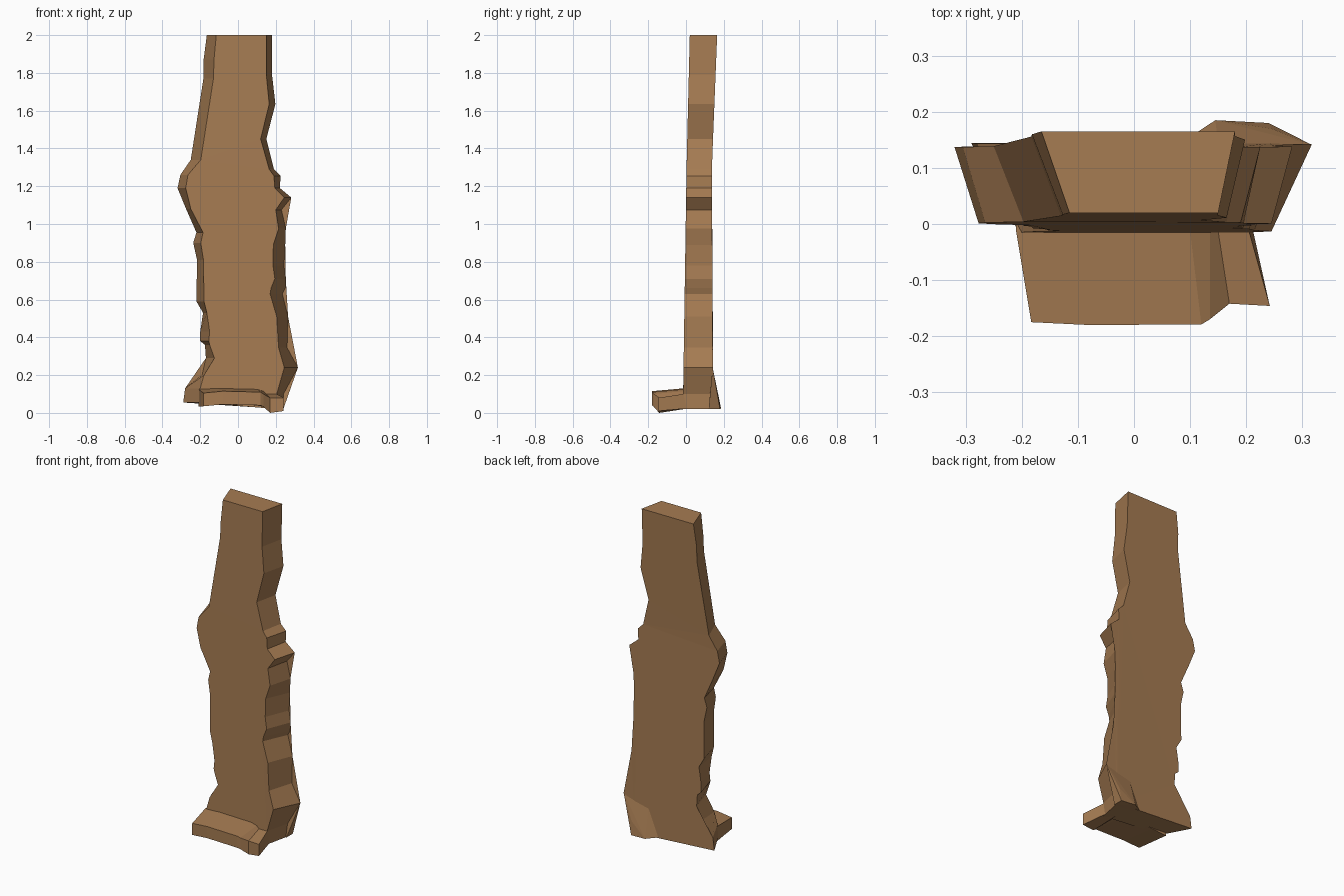
import bpy, bmesh

if "Cube" in bpy.data.objects:
    bpy.data.objects.remove(bpy.data.objects["Cube"])

wood = bpy.data.materials.new("weathered brown wood")
wood.diffuse_color = (0.38, 0.2, 0.085, 1)
wood.use_nodes = True
wood.node_tree.nodes["Principled BSDF"].inputs["Base Color"].default_value = wood.diffuse_color


def make_object(name, bm):
    bmesh.ops.recalc_face_normals(bm, faces=bm.faces)
    mesh = bpy.data.meshes.new(name)
    bm.to_mesh(mesh)
    bm.free()
    mesh.materials.append(wood)
    obj = bpy.data.objects.new(name, mesh)
    bpy.context.collection.objects.link(obj)
    return obj


def lerp_profile(points, z):
    for (z0, y0), (z1, y1) in zip(points, points[1:]):
        if z <= z1:
            return y0 + (y1 - y0) * (z - z0) / (z1 - z0)
    return points[-1][1]


FRONT_Y = [(0, -0.015), (0.12, -0.015), (1.3, 0.003), (2.0, 0.02)]
BACK_Y = [(0, 0.145), (0.25, 0.142), (1.3, 0.137), (2.0, 0.165)]

# Ragged edges, bottom to top: height, x on back face, x on front face
left_low = [(0.055, -.29, -.205), (.13, -.28, -.2), (.2, -.19, -.18),
            (.29, -.17, -.125), (.36, -.175, -.15), (.38, -.2, -.155),
            (.43, -.2, -.15), (.53, -.185, -.165), (.59, -.22, -.18),
            (.81, -.217, -.183), (.9, -.237, -.197), (.955, -.22, -.185),
            (1.08, -.275, -.25), (1.19, -.32, -.277), (1.26, -.305, -.265),
            (1.34, -.25, -.197)]
left_high = [(1.77, -.183, -.13), (1.87, -.182, -.127), (2.0, -.165, -.115)]
right_low = [(.02, .24, .205), (.1, .245, .205), (.24, .317, .245),
             (.345, .26, .215), (.51, .265, .205), (.63, .235, .17),
             (.66, .25, .175), (.71, .253, .195), (.78, .243, .185),
             (.89, .25, .187), (.975, .253, .215), (1.075, .23, .2),
             (1.14, .282, .245), (1.19, .222, .195), (1.255, .225, .19),
             (1.29, .19, .165)]
right_high = [(1.45, .15, .12), (1.635, .198, .165), (1.79, .18, .15),
              (2.0, .18, .15)]

# Main plank: bevelled slab between a wide back and a narrower front
bm = bmesh.new()


def edge_verts(rows):
    return [(bm.verts.new((xb, lerp_profile(BACK_Y, z), z)),
             bm.verts.new((xf, lerp_profile(FRONT_Y, z), z))) for z, xb, xf in rows]


ll, lh = edge_verts(left_low), edge_verts(left_high)
rl, rh = edge_verts(right_low), edge_verts(right_high)
for side in (0, 1):
    bm.faces.new([p[side] for p in ll] + [p[side] for p in reversed(rl)])
    bm.faces.new([ll[-1][side]] + [p[side] for p in lh]
                 + [p[side] for p in reversed(rh)] + [rl[-1][side]])
loop = ll + lh + rh[::-1] + rl[::-1]
for a, b in zip(loop, loop[1:] + loop[:1]):
    bm.faces.new((a[0], b[0], b[1], a[1]))
bmesh.ops.triangulate(bm, faces=[f for f in bm.faces if len(f.verts) > 4])
make_object("ragged_plank", bm)

# Stepped foot: cross-section stations left to right
# (x at front, x at plank, front y, top z at front, top z at plank, bottom z)
stations = [(-.183, -.21, -.175, .105, .125, .035),
            (-.08, -.11, -.18, .115, .13, .045),
            (.12, .10, -.179, .11, .125, .04),
            (.135, .135, -.17, .10, .115, .032),
            (.17, .15, -.142, .08, .10, .004),
            (.242, .205, -.146, .08, .10, .01)]
bm = bmesh.new()
rings = []
for xf, xp, y, tf, tp, b in stations:
    rings.append([bm.verts.new(c) for c in
                  ((xf, y, b), (xf, y, tf), (xp, -.013, tp), (xp, .02, tp),
                   (xp, .02, max(b, .025)))])
for a, b in zip(rings, rings[1:]):
    for i in range(5):
        j = (i + 1) % 5
        bm.faces.new((a[i], a[j], b[j], b[i]))
bm.faces.new(rings[0])
bm.faces.new(rings[-1])
# lowest front corner reaches the floor
rings[4][0].co.z = 0
make_object("stepped_foot", bm)

# Small flare at the back of the base
bm = bmesh.new()
for c in ((.24, .18, .02), (.145, .185, .025), (.317, .141, .24), (.15, .141, .2),
          (.245, .17, .1), (.08, .142, .035), (.24, .12, .02), (.1, .12, .03)):
    bm.verts.new(c)
hull = bmesh.ops.convex_hull(bm, input=bm.verts)
bmesh.ops.delete(bm, geom=[v for v in bm.verts if not v.link_faces], context='VERTS')
make_object("rear_flare", bm)
